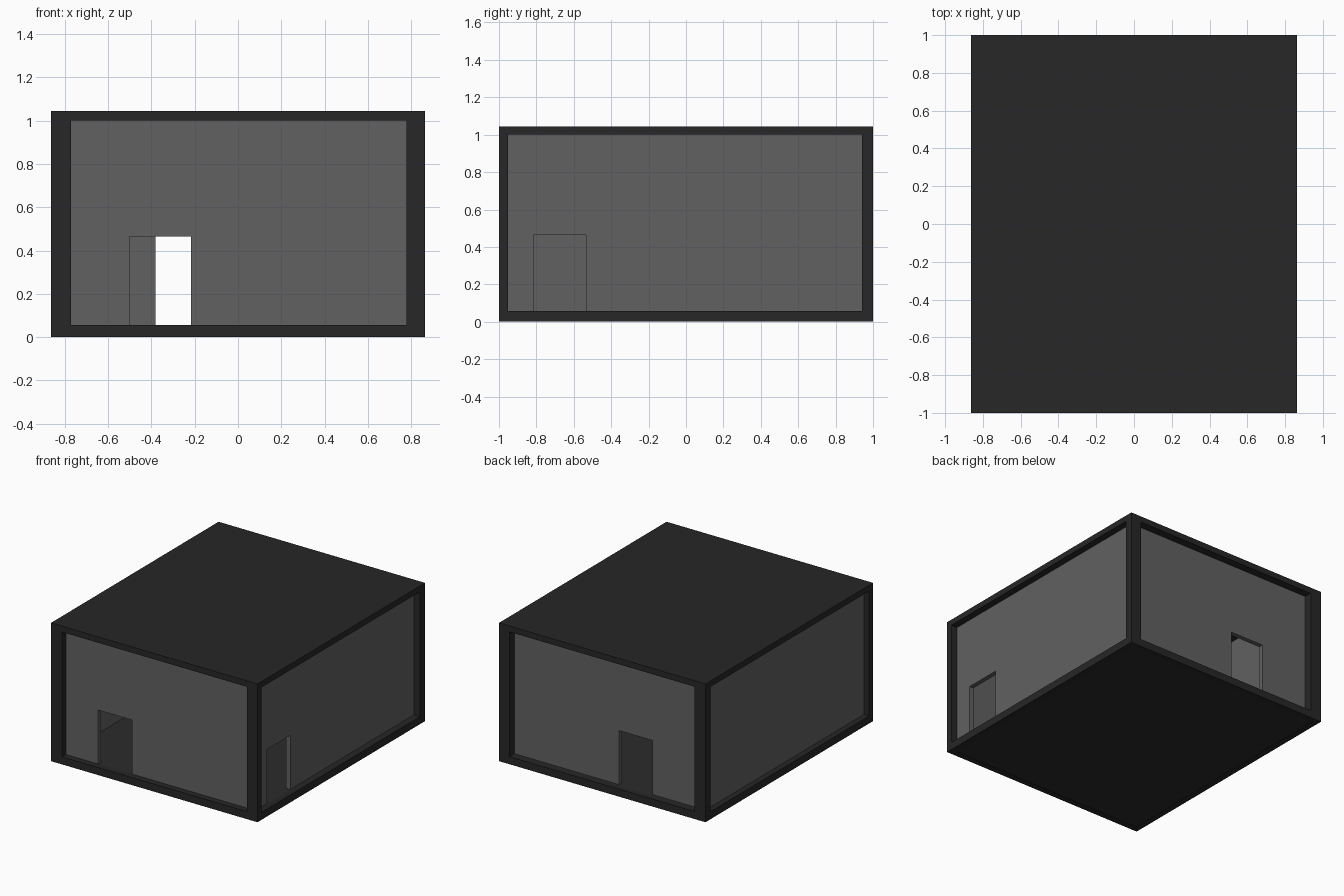
import bpy, bmesh
from mathutils import Vector

if "Cube" in bpy.data.objects:
    bpy.data.objects.remove(bpy.data.objects["Cube"])


def material(name, v):
    m = bpy.data.materials.new(name)
    m.diffuse_color = (v, v, v, 1)
    m.use_nodes = True
    m.node_tree.nodes["Principled BSDF"].inputs["Base Color"].default_value = m.diffuse_color
    return m


DARK = material("dark_frame", 0.02)
FLOOR = material("floor_grey", 0.025)
WALL = material("wall_grey", 0.12)


def finish(name, bm, mat):
    bmesh.ops.recalc_face_normals(bm, faces=bm.faces)
    me = bpy.data.meshes.new(name)
    bm.to_mesh(me)
    bm.free()
    me.materials.append(mat)
    bpy.context.collection.objects.link(bpy.data.objects.new(name, me))


def box(name, lo, hi, mat):
    bm = bmesh.new()
    bmesh.ops.create_cube(bm, size=1)
    for v in bm.verts:
        v.co = Vector([lo[i] + (v.co[i] + 0.5) * (hi[i] - lo[i]) for i in range(3)])
    finish(name, bm, mat)


def wall(name, axis, outer, inner, a, b, door=None):
    """Upright panel from a to b along the other axis, with an optional doorway."""
    pts = [(a, Z0)]
    if door:
        d0, d1 = door
        pts += [(d0, Z0), (d0, DOOR_TOP), (d1, DOOR_TOP), (d1, Z0)]
    pts += [(b, Z0), (b, Z1), (a, Z1)]
    place = lambda d, s, z: (d, s, z) if axis == "x" else (s, d, z)
    bm = bmesh.new()
    face = bm.faces.new([bm.verts.new(place(outer, s, z)) for s, z in pts])
    ext = bmesh.ops.extrude_face_region(bm, geom=[face], use_keep_orig=True)
    move = Vector(place(inner - outer, 0, 0))
    verts = [g for g in ext["geom"] if isinstance(g, bmesh.types.BMVert)]
    bmesh.ops.translate(bm, verts=verts, vec=move)
    finish(name, bm, WALL)


X, Y, TOP = 0.863, 1.0, 1.045
Z0, Z1, DOOR_TOP = 0.057, 1.0, 0.465
T = 0.035          # wall thickness
RIM = 0.045        # width of the bottom frame rim

# Roof slab
box("roof", (-X, -Y, Z1), (X, Y, TOP), DARK)

# Bottom frame rails with the floor set between them
for side, s in (("left", -1), ("right", 1)):
    xs = sorted((s * X, s * (X - RIM)))
    box(f"bottom_rail_{side}", (xs[0], -Y, 0), (xs[1], Y, Z0), DARK)
for side, s in (("front", -1), ("back", 1)):
    ys = sorted((s * Y, s * (Y - RIM)))
    box(f"bottom_rail_{side}", (-X + RIM, ys[0], 0), (X - RIM, ys[1], Z0), DARK)
box("floor", (-X + RIM, -Y + RIM, 0.003), (X - RIM, Y - RIM, Z0), FLOOR)

# Corner posts
for ns, x0, x1 in (("left", -X, -0.77), ("right", 0.777, X)):
    for nd, y0, y1 in (("front", -Y, -0.953), ("back", 0.94, Y)):
        box(f"post_{nd}_{ns}", (x0, y0, Z0), (x1, y1, Z1), DARK)

# Recessed walls, three with doorways
XL, XR, YF, YB = -0.82, 0.812, -0.953, 0.94
wall("front_wall", "y", YF, YF + T, XL, XR, (-0.502, -0.218))
wall("back_wall", "y", YB, YB - T, XL, XR, (-0.38, -0.10))
wall("right_wall", "x", XR, XR - T, YF + T, YB - T, (-0.815, -0.535))
wall("left_wall", "x", XL, XL + T, YF + T, YB - T)
